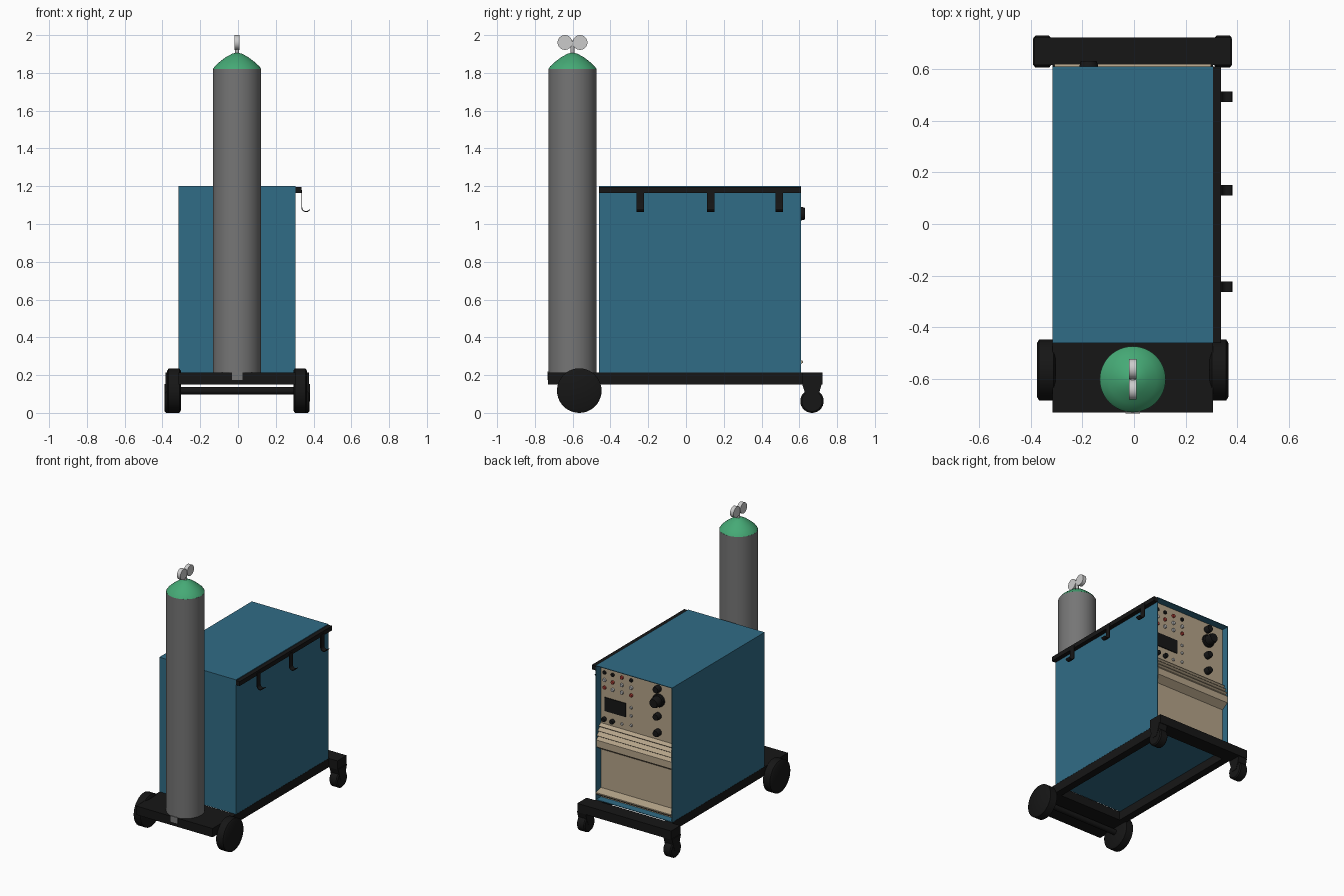
import bpy, bmesh, math
from mathutils import Matrix

if "Cube" in bpy.data.objects:
    bpy.data.objects.remove(bpy.data.objects["Cube"])

CX = -0.005  # cart centreline


def mat(name, rgb):
    m = bpy.data.materials.new(name)
    m.diffuse_color = (*rgb, 1)
    m.use_nodes = True
    m.node_tree.nodes["Principled BSDF"].inputs["Base Color"].default_value = m.diffuse_color
    return m


BLUE = mat("blue paint", (0.03, 0.15, 0.24))
BLACK = mat("black rubber", (0.008, 0.008, 0.008))
BEIGE = mat("beige panel", (0.46, 0.37, 0.25))
STEEL = mat("dark steel", (0.18, 0.18, 0.18))
GREEN = mat("green shoulder", (0.06, 0.40, 0.18))
RED = mat("red lamp", (0.35, 0.04, 0.03))
GREY = mat("grey metal", (0.45, 0.45, 0.45))


def finish(name, bm, material=None, smooth=False):
    bmesh.ops.recalc_face_normals(bm, faces=bm.faces)
    me = bpy.data.meshes.new(name)
    bm.to_mesh(me)
    bm.free()
    ob = bpy.data.objects.new(name, me)
    bpy.context.collection.objects.link(ob)
    if material:
        me.materials.append(material)
    if smooth:
        bpy.ops.object.select_all(action='DESELECT')
        ob.select_set(True)
        bpy.context.view_layer.objects.active = ob
        bpy.ops.object.shade_smooth_by_angle(angle=math.radians(35))
    return ob


def box(name, x, y, z, material):
    bm = bmesh.new()
    bmesh.ops.create_cube(bm, size=1)
    for v in bm.verts:
        v.co = [r[0] + (c + 0.5) * (r[1] - r[0]) for c, r in zip(v.co, (x, y, z))]
    return finish(name, bm, material)


def lathe(name, profile, centre, axis, material, seg=32):
    """Spin (radius, height) points around z, then turn that axis to x, y or z."""
    bm = bmesh.new()
    rings = []
    for r, h in profile:
        n = seg if r > 1e-6 else 1
        rings.append([bm.verts.new((r * math.cos(2 * math.pi * i / seg),
                                    r * math.sin(2 * math.pi * i / seg), h)) for i in range(n)])
    for a, b in zip(rings, rings[1:]):
        for i in range(seg):
            j = (i + 1) % seg
            q = [a[i % len(a)], a[j % len(a)], b[j % len(b)], b[i % len(b)]]
            bm.faces.new(list(dict.fromkeys(q)))
    for ring in (rings[0], rings[-1]):
        if len(ring) > 1:
            bm.faces.new(ring)
    rot = {'x': Matrix.Rotation(math.pi / 2, 4, 'Y'),
           'y': Matrix.Rotation(-math.pi / 2, 4, 'X'),
           'z': Matrix.Identity(4)}[axis]
    bm.transform(Matrix.Translation(centre) @ rot)
    return finish(name, bm, material, True)


def extrude(name, pts, direction, material, smooth=False):
    """Closed profile of 3D points pushed along a vector."""
    bm = bmesh.new()
    f = bm.faces.new([bm.verts.new(p) for p in pts])
    new = bmesh.ops.extrude_face_region(bm, geom=[f])['geom']
    bmesh.ops.translate(bm, vec=direction, verts=[v for v in new if isinstance(v, bmesh.types.BMVert)])
    if f not in bm.faces:
        bm.faces.new(f.verts)
    return finish(name, bm, material, smooth)


# Cabinet shell with a recessed pocket for the control panel
bm = bmesh.new()
bmesh.ops.create_cube(bm, size=1)
for v in bm.verts:
    v.co = (CX + v.co.x * 0.62, 0.075 + v.co.y * 1.07, 0.7075 + v.co.z * 0.985)
bm.normal_update()
face = max(bm.faces, key=lambda f: f.normal.y)
bmesh.ops.inset_region(bm, faces=[face], thickness=0.006)
pocket = bmesh.ops.extrude_face_region(bm, geom=[face])['geom']
bmesh.ops.translate(bm, vec=(0, -0.055, 0), verts=[v for v in pocket if isinstance(v, bmesh.types.BMVert)])
if face.is_valid:
    bmesh.ops.delete(bm, geom=[face], context='FACES_ONLY')
finish("cabinet_shell", bm, BLUE)

# Control panel, louvred lip and lower ledge
X0, X1 = -0.308, 0.298
box("control_panel", (X0, X1), (0.553, 0.56), (0.222, 1.193), BEIGE)
lip = [(0.558, 0.765), (0.585, 0.748), (0.572, 0.738), (0.597, 0.718), (0.582, 0.708),
       (0.607, 0.686), (0.592, 0.676), (0.61, 0.655), (0.61, 0.605), (0.558, 0.57)]
extrude("louvre_lip", [(X0, y, z) for y, z in lip], (X1 - X0, 0, 0), BEIGE)
ledge = [(0.558, 0.29), (0.62, 0.275), (0.62, 0.267), (0.6, 0.25), (0.558, 0.245)]
extrude("lower_ledge", [(X0, y, z) for y, z in ledge], (X1 - X0, 0, 0), BEIGE)


def knob(name, x, z, r, length, material, seg=20):
    lathe(name, [(r, 0), (r, length * 0.75), (r * 0.85, length)], (x, 0.559, z), 'y', material, seg)


# Display, knobs and indicator buttons
box("display_screen", (0.093, 0.266), (0.558, 0.566), (0.86, 0.96), BLACK)
knob("main_dial", -0.175, 1.055, 0.036, 0.071, BLACK, 28)
knob("main_dial_skirt", -0.175, 1.055, 0.046, 0.02, BLACK, 28)
for i, z in enumerate((1.14, 0.94, 0.82)):
    knob(f"side_knob_{i}", -0.17, z, 0.025, 0.04, BLACK)
for i, x in enumerate((0.266, 0.2)):
    knob(f"small_knob_{i}", x, 0.80, 0.016, 0.025, BLACK)
for row, z in enumerate((1.14, 1.085, 1.03)):
    for col, x in enumerate((0.266, 0.2, 0.126, 0.05)):
        m = RED if (row + col) % 3 == 2 else BLACK if row == 0 else GREY
        knob(f"button_{row}_{col}", x, z, 0.013, 0.012, m, 12)
for i, z in enumerate((0.94, 0.88, 0.81)):
    knob(f"indicator_{i}", 0.05, z, 0.010, 0.01, GREY, 12)
knob("button_low", 0.126, 0.80, 0.010, 0.01, GREY, 12)

# Side rail with cable hooks
box("hook_rail", (0.304, 0.336), (-0.46, 0.61), (1.163, 1.195), BLACK)
outer, inner = [(0.341, 1.17)], [(0.346, 1.17)]
for k in range(13):
    a = math.pi + k * math.radians(150) / 12
    outer.append((0.364 + 0.025 * math.cos(a), 1.088 + 0.025 * math.sin(a)))
    inner.append((0.364 + 0.020 * math.cos(a), 1.088 + 0.020 * math.sin(a)))
outer[0], inner[0] = (0.339, 1.18), (0.344, 1.18)
for i, y in enumerate((-0.243, 0.13, 0.493)):
    prof = [(x - 0.004, y - 0.02, z) for x, z in outer + inner[::-1]]
    extrude(f"cable_hook_{i}", prof, (0, 0.04, 0), BLACK, True)

# Cart frame: bottle platform, side rails and caster crossbar
box("bottle_platform", (-0.315, 0.305), (-0.73, -0.46), (0.15, 0.214), BLACK)
for side, x in (("left", (-0.315, -0.26)), ("right", (0.25, 0.305))):
    box(f"frame_rail_{side}", x, (-0.46, 0.625), (0.15, 0.214), BLACK)
box("caster_crossbar", (-0.385, 0.375), (0.615, 0.722), (0.15, 0.214), BLACK)

# Large wheels with their axle, and small casters
lathe("wheel_axle", [(0.02, -0.32), (0.02, 0.32)], (CX, -0.565, 0.118), 'x', BLACK, 16)
for s, side in ((-1, "left"), (1, "right")):
    lathe(f"wheel_{side}", [(0.105, -0.036), (0.118, -0.028), (0.118, 0.028), (0.105, 0.036)],
          (CX + s * 0.334, -0.565, 0.118), 'x', BLACK, 40)
    x = CX + s * 0.35
    lathe(f"caster_wheel_{side}", [(0.054, -0.033), (0.062, -0.026), (0.062, 0.026), (0.054, 0.033)],
          (x, 0.667, 0.062), 'x', BLACK)
    fork = [(0.615, 0.152), (0.718, 0.152), (0.705, 0.105), (0.685, 0.06), (0.65, 0.06), (0.63, 0.105)]
    extrude(f"caster_fork_{side}", [(x - 0.035, y, z) for y, z in fork], (0.07, 0, 0), BLACK)

# Gas bottle with coloured shoulder
BY = -0.601
lathe("gas_bottle", [(0.128, 0.214), (0.128, 1.82)], (CX, BY, 0), 'z', STEEL, 48)
lathe("bottle_shoulder", [(0.128, 1.819), (0.118, 1.835), (0.094, 1.857), (0.06, 1.883),
                          (0.025, 1.902), (0, 1.908)], (CX, BY, 0), 'z', GREEN, 48)
box("bottle_tab", (CX - 0.028, CX + 0.028), (-0.733, -0.70), (0.175, 0.218), STEEL)

# Regulator stem and twin gauges
lathe("regulator_stem", [(0.011, 1.895), (0.011, 1.965)], (CX, BY, 0), 'z', GREY, 16)
lathe("regulator_bridge", [(0.009, -0.03), (0.009, 0.03)], (CX, BY, 1.962), 'y', GREY, 16)
for i, s in enumerate((-1, 1)):
    lathe(f"pressure_gauge_{i}", [(0.039, -0.014), (0.039, 0.014)],
          (CX, BY + s * 0.04, 1.961), 'x', None, 32)
